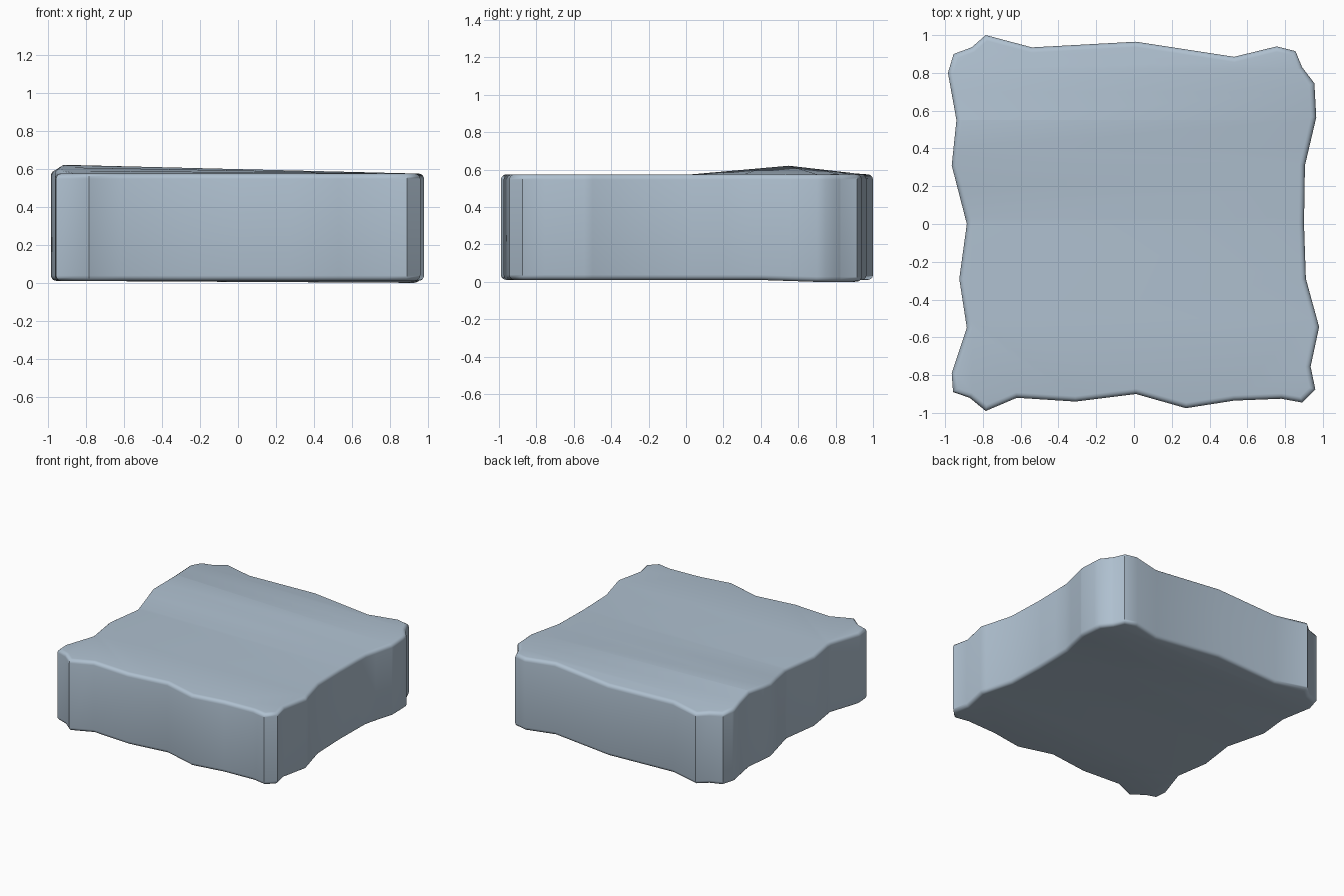
import bpy, bmesh, math

if "Cube" in bpy.data.objects:
    bpy.data.objects.remove(bpy.data.objects["Cube"])

# Wavy hand-cut outline of the slab, anticlockwise from the front left corner
OUTLINE = [(-.965, -.79), (-.958, -.89), (-.87, -.92), (-.785, -.99), (-.62, -.92),
           (-.31, -.94), (.01, -.90), (.275, -.975), (.53, -.935), (.78, -.925),
           (.89, -.945), (.96, -.875), (.935, -.755), (.98, -.545), (.91, -.29),
           (.90, 0), (.905, .31), (.965, .565), (.955, .745), (.89, .83),
           (.855, .915), (.755, .94), (.53, .885), (.01, .965), (-.54, .935),
           (-.785, 1.0), (-.86, .935), (-.955, .90), (-.985, .80), (-.94, .55),
           (-.965, .31), (-.885, 0), (-.925, -.29), (-.885, -.55)]
LOW, HIGH = 0.01, 0.575

stone = bpy.data.materials.new("blue grey stone")
stone.diffuse_color = (0.43, 0.53, 0.63, 1)
stone.use_nodes = True
stone.node_tree.nodes["Principled BSDF"].inputs["Base Color"].default_value = stone.diffuse_color


def ramp(y):
    """Ridge across the slab, highest at y = 0.55."""
    up = max(0, min(1, (y - 0.03) / 0.52))
    down = max(0, min(1, (0.95 - y) / 0.40))
    return min(up, down)


# Extruded slab
bm = bmesh.new()
base = bm.faces.new([bm.verts.new((x, y, LOW)) for x, y in OUTLINE])
top = bmesh.ops.extrude_face_region(bm, geom=[base])
for v in top["geom"]:
    if isinstance(v, bmesh.types.BMVert):
        v.co.z = HIGH
bmesh.ops.recalc_face_normals(bm, faces=bm.faces)

# Rounded upper and lower rims
rims = [e for e in bm.edges if abs(e.verts[0].co.z - e.verts[1].co.z) < 1e-5]
bmesh.ops.bevel(bm, geom=rims, offset=0.028, segments=4, profile=0.5, affect='EDGES')

# Strips across the slab so that the ridge can be raised
for y in (-.5, .03, .2, .4, .55, .7, .82):
    bmesh.ops.bisect_plane(bm, geom=bm.verts[:] + bm.edges[:] + bm.faces[:],
                           plane_co=(0, y, 0), plane_no=(0, 1, 0), dist=1e-5)

# Ridge on the top fades to the right, slight sag below fades to the left
for v in bm.verts:
    x, y, z = v.co
    if z > 0.4:
        v.co.z += 0.046 * ramp(y) * max(0, min(1, (0.95 - x) / 1.85))
    elif z < 0.1:
        v.co.z -= 0.01 * max(0, min(1, (y - 0.4) / 0.3)) * max(0, min(1, x / 0.85))

bmesh.ops.triangulate(bm, faces=[f for f in bm.faces if len(f.verts) > 4])
mesh = bpy.data.meshes.new("stone_slab")
bm.to_mesh(mesh)
bm.free()
mesh.materials.append(stone)
slab = bpy.data.objects.new("stone_slab", mesh)
bpy.context.collection.objects.link(slab)
bpy.context.view_layer.objects.active = slab
slab.select_set(True)
bpy.ops.object.shade_smooth_by_angle(angle=math.radians(50))
